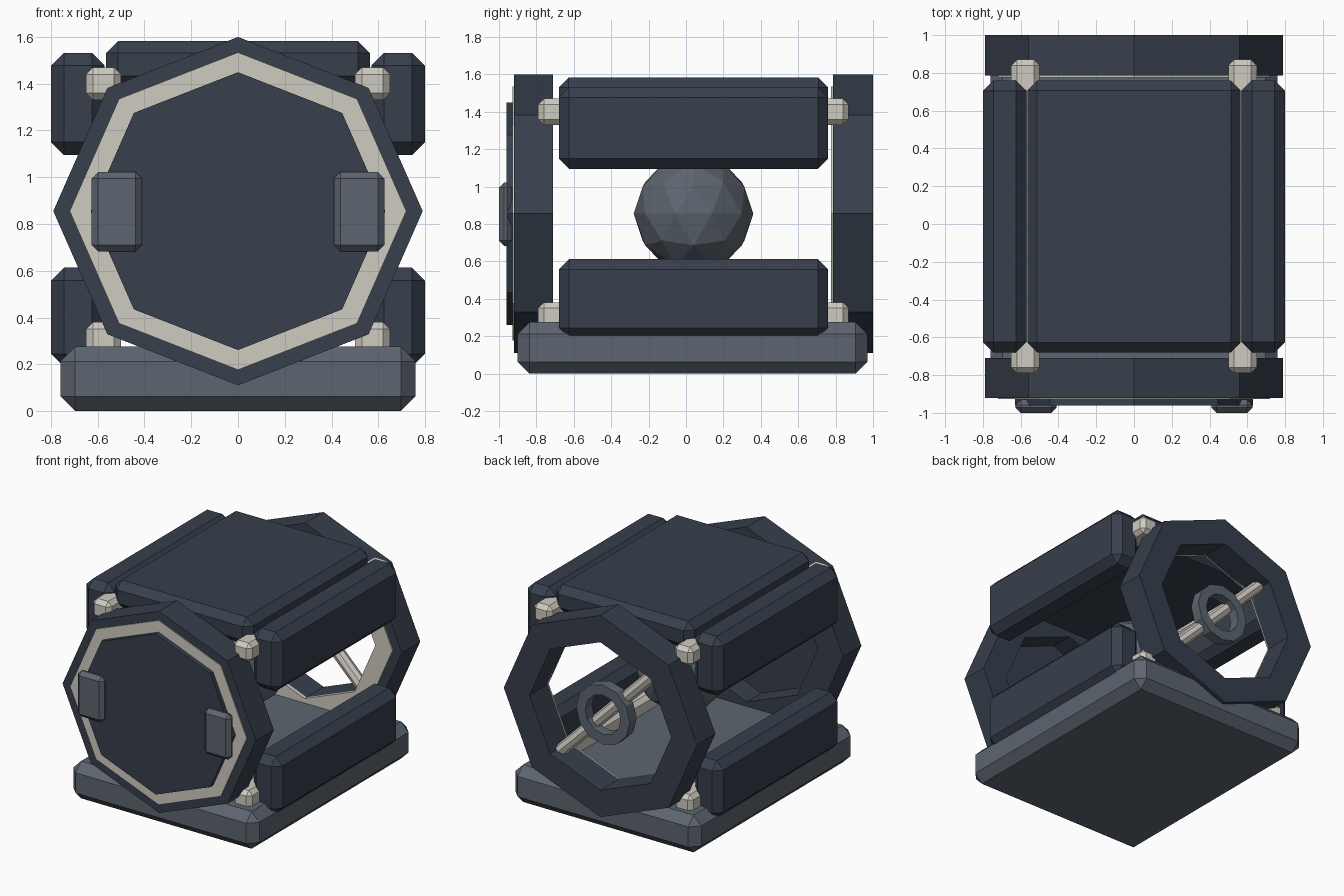
import bpy, bmesh, math
from mathutils import Matrix

if "Cube" in bpy.data.objects:
    bpy.data.objects.remove(bpy.data.objects["Cube"])

CZ = 0.855  # height of the pod axis
SQ = 0.943  # vertical squash of the octagons


def material(name, col):
    m = bpy.data.materials.new(name)
    m.diffuse_color = (*col, 1)
    m.use_nodes = True
    m.node_tree.nodes["Principled BSDF"].inputs["Base Color"].default_value = m.diffuse_color
    return m


DARK = material("dark_shell", (0.038, 0.05, 0.072))
GREY = material("grey_metal", (0.11, 0.13, 0.16))
CREAM = material("cream_trim", (0.62, 0.6, 0.53))


def finish(name, bm, mat):
    bmesh.ops.recalc_face_normals(bm, faces=bm.faces)
    me = bpy.data.meshes.new(name)
    bm.to_mesh(me)
    bm.free()
    ob = bpy.data.objects.new(name, me)
    bpy.context.collection.objects.link(ob)
    me.materials.append(mat)
    return ob


def box(name, xs, ys, zs, bevel, mat):
    """Chamfered box from its extents."""
    bm = bmesh.new()
    bmesh.ops.create_cube(bm, size=1)
    for v in bm.verts:
        for i, (a, b) in enumerate((xs, ys, zs)):
            v.co[i] = (a + b) / 2 + v.co[i] * (b - a)
    bmesh.ops.bevel(bm, geom=bm.edges[:], offset=bevel, segments=1,
                    affect='EDGES', profile=0.5)
    return finish(name, bm, mat)


def ring(name, outer, inner, y0, y1, mat, sides=8, squash=SQ):
    """Polygonal ring around the y axis; inner = 0 gives a solid plate."""
    bm = bmesh.new()

    def loop(r, y):
        return [bm.verts.new((r * math.sin(2 * math.pi * i / sides), y,
                              CZ + r * squash * math.cos(2 * math.pi * i / sides)))
                for i in range(sides)]

    loops = [loop(outer, y0), loop(outer, y1)]
    if inner:
        loops += [loop(inner, y1), loop(inner, y0)]
        pairs = [(k, (k + 1) % 4) for k in range(4)]
    else:
        bm.faces.new(loops[0])
        bm.faces.new(loops[1])
        pairs = [(0, 1)]
    for a, b in pairs:
        for i in range(sides):
            j = (i + 1) % sides
            bm.faces.new((loops[a][i], loops[a][j], loops[b][j], loops[b][i]))
    return finish(name, bm, mat)


# Base slab
box("base", (-0.76, 0.76), (-0.9, 0.97), (0, 0.275), 0.063, GREY)

# End frames with trims
ring("front_frame", 0.79, 0.58, -0.92, -0.71, DARK)
ring("back_frame", 0.79, 0.58, 0.785, 1.0, DARK)
ring("front_trim", 0.72, 0.58, -0.927, -0.9, CREAM)
ring("back_trim", 0.72, 0.58, 0.775, 0.80, CREAM)

# Front hatch and its two grips
ring("front_hatch", 0.63, 0, -0.96, -0.88, DARK)

# Shell panels, corner rods and grips, mirrored left and right
box("top_panel", (-0.565, 0.565), (-0.68, 0.76), (1.38, 1.583), 0.052, DARK)
for side, s in (("left", -1), ("right", 1)):
    def span(a, b):
        return tuple(sorted((s * a, s * b)))
    box(side + "_hatch_grip", span(0.41, 0.627), (-1.0, -0.93), (0.683, 1.022), 0.028, GREY)
    for level, z0, z1, rz in (("lower", 0.19, 0.613, 0.31), ("upper", 1.095, 1.532, 1.4)):
        box(f"{side}_{level}_panel", span(0.57, 0.8), (-0.68, 0.76), (z0, z1), 0.055, DARK)
        box(f"{side}_{level}_rod", span(0.5, 0.65), (-0.79, 0.87),
            (rz - 0.07, rz + 0.07), 0.03, CREAM)

# Faceted core
bm = bmesh.new()
bmesh.ops.create_icosphere(bm, subdivisions=2, radius=0.32,
                           matrix=Matrix.Translation((0, 0.04, CZ)))
finish("core", bm, GREY)

# Back wheel on a diagonal bar
ring("back_wheel", 0.22, 0.145, 0.89, 0.97, GREY, 12, 1)
bm = bmesh.new()
bmesh.ops.create_cone(bm, cap_ends=True, segments=8, radius1=0.045, radius2=0.045, depth=1.14,
                      matrix=Matrix.Translation((0, 0.89, CZ)) @ Matrix.Rotation(math.radians(-45), 4, 'Y'))
finish("back_bar", bm, CREAM)
